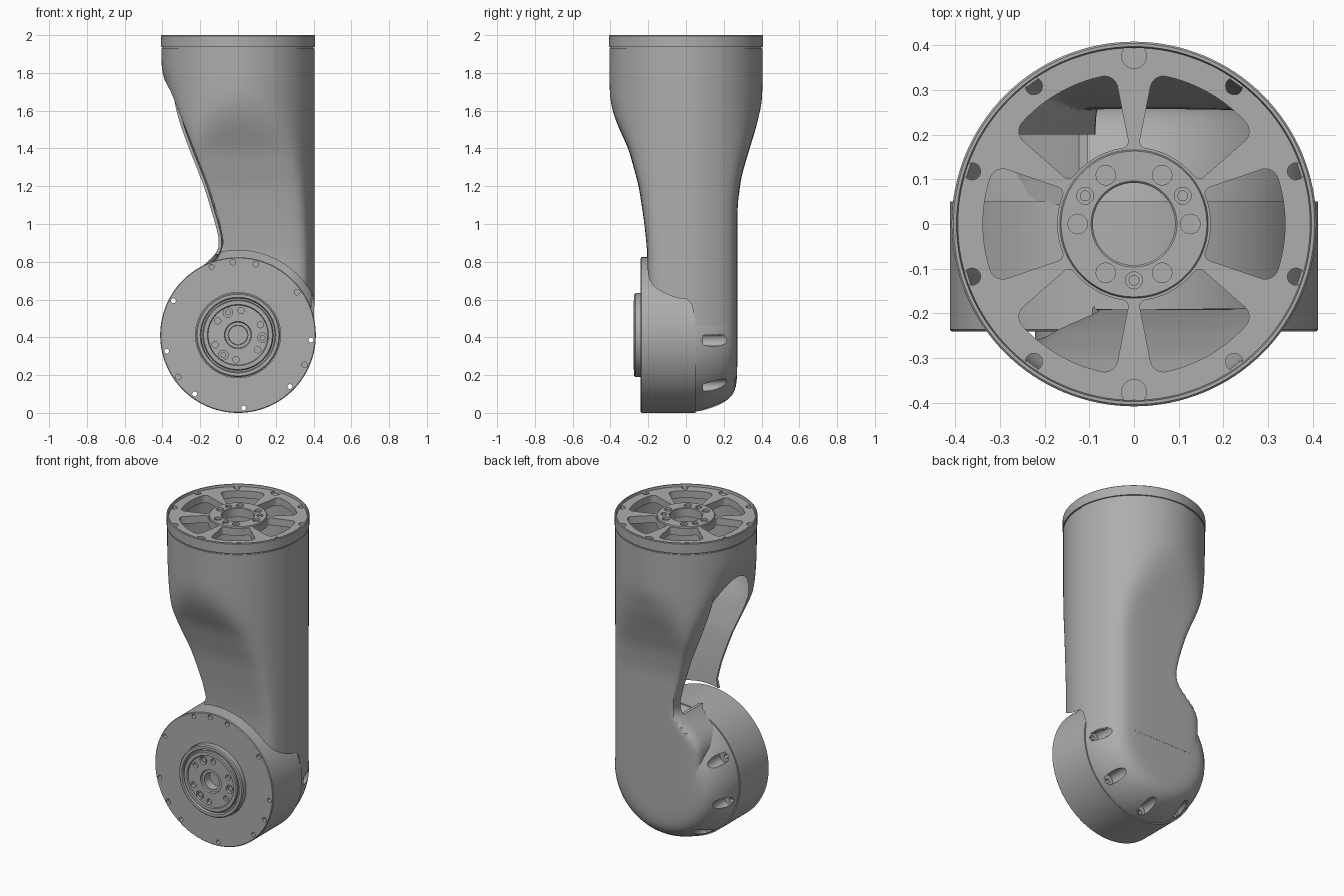
import bpy, bmesh, math
from mathutils import Matrix, Vector

if "Cube" in bpy.data.objects:
    bpy.data.objects.remove(bpy.data.objects["Cube"])

metal = bpy.data.materials.new("satin grey metal")
GREY = (0.42, 0.42, 0.42, 1)
metal.diffuse_color = GREY
metal.use_nodes = True
metal.node_tree.nodes["Principled BSDF"].inputs["Base Color"].default_value = GREY

CZ = 0.412          # height of the joint axis
R = 0.405           # tube radius
JOINT = Matrix.Translation((0, 0, CZ)) @ Matrix.Rotation(math.pi / 2, 4, 'X')


def make(name, bm):
    bmesh.ops.recalc_face_normals(bm, faces=bm.faces)
    me = bpy.data.meshes.new(name)
    bm.to_mesh(me)
    bm.free()
    ob = bpy.data.objects.new(name, me)
    bpy.context.collection.objects.link(ob)
    me.materials.append(metal)
    return ob


def activate(ob):
    bpy.ops.object.select_all(action='DESELECT')
    ob.select_set(True)
    bpy.context.view_layer.objects.active = ob


def finish(ob, angle=32):
    activate(ob)
    bpy.ops.object.shade_smooth_by_angle(angle=math.radians(angle))


def cut(ob, *cutters):
    for c in cutters:
        m = ob.modifiers.new("cut", 'BOOLEAN')
        m.operation, m.solver, m.object = 'DIFFERENCE', 'EXACT', c
        activate(ob)
        bpy.ops.object.modifier_apply(modifier=m.name)


def discard(*obs):
    for o in obs:
        bpy.data.objects.remove(o)


def loft(bm, rings, loop=False):
    rows = [[bm.verts.new(p) for p in ring] for ring in rings]
    n = len(rows[0])
    for a, b in zip(rows, rows[1:] + rows[:1] if loop else rows[1:]):
        for i in range(n):
            j = (i + 1) % n
            bm.faces.new((a[i], a[j], b[j], b[i]))
    return rows


def lathe(name, profile, matrix=Matrix(), closed=False, n=128):
    """Turn (radius, height) points about z; closed makes a ring, otherwise ends are capped."""
    bm = bmesh.new()
    rows = loft(bm, [[matrix @ Vector((r * math.cos(t), r * math.sin(t), h))
                      for t in (math.tau * i / n for i in range(n))] for r, h in profile], closed)
    if not closed:
        bm.faces.new(rows[0])
        bm.faces.new(rows[-1])
    return make(name, bm)


def drills(name, holes, low, high, matrix=Matrix(), n=20):
    """Cutter of round holes given as (angle, distance, radius)."""
    bm = bmesh.new()
    for angle, d, r in holes:
        t = math.radians(angle)
        spot = Matrix.Translation((d * math.cos(t), d * math.sin(t), (low + high) / 2))
        bmesh.ops.create_cone(bm, cap_ends=True, segments=n, radius1=r, radius2=r,
                              depth=high - low, matrix=matrix @ spot)
    return make(name, bm)


def prism(bm, points, low, high, matrix=Matrix()):
    rows = loft(bm, [[matrix @ Vector((x, y, h)) for x, y in points] for h in (low, high)])
    bm.faces.new(rows[0])
    bm.faces.new(rows[1])


def curve(points):
    def line(z):
        if z <= points[0][0]:
            return points[0][1]
        for (a, u), (b, v) in zip(points, points[1:]):
            if z <= b:
                return u + (v - u) * (z - a) / (b - a)
        return points[-1][1]
    return lambda z: sum(line(z + 0.015 * k) for k in range(-3, 4)) / 7


# limits of the tube section by height: back, front and open side
back = curve([(1.1, .273), (1.25, .293), (1.4, .338), (1.5, .375), (1.6, .415), (1.75, .55), (1.93, .8)])
front = curve([(.85, .205), (1, .22), (1.2, .25), (1.4, .305), (1.55, .38), (1.65, .44), (1.75, .55), (1.93, .8)])
slope = curve([(.7, .28), (.78, .19), (.83, .115), (.9, .095), (1, .12), (1.2, .18), (1.4, .26), (1.6, .34),
               (1.7, .38), (1.79, .42), (1.87, .56), (1.93, .8)])


def section(z, n=160):
    ring = []
    for i in range(n):
        t = math.tau * i / n
        c, s = math.cos(t), math.sin(t)
        inv = (1 / R) ** 14 + (max(s, 0) / back(z)) ** 14 + (max(-s, 0) / front(z)) ** 14
        inv += (max(-c, 0) / slope(z)) ** 14
        r = inv ** (-1 / 14)
        ring.append((r * c, r * s, z))
    return ring


# tube shell, open along its sloping side and around the motor
bm = bmesh.new()
levels = 56
loft(bm, [section(CZ + (1.928 - CZ) * k / levels) for k in range(levels + 1)])
shell = make("arm_shell", bm)
m = shell.modifiers.new("wall", 'SOLIDIFY')
m.thickness, m.offset = 0.016, -1
activate(shell)
bpy.ops.object.modifier_apply(modifier=m.name)
clearance = lathe("clearance_cutter", [(.448, .7), (.448, 0), (.435, -.03), (.405, -.05)], JOINT)
bm = bmesh.new()
edge = [(-slope(z) + 0.025, -z) for z in (.84, .9, 1, 1.1, 1.2, 1.3, 1.4, 1.5, 1.6, 1.7, 1.77, 1.81)]
prism(bm, edge + [(-.9, -1.81), (-.9, -.84)], -.2, .7, Matrix.Rotation(math.pi / 2, 4, 'X') @ Matrix.Scale(-1, 4, (0, 1, 0)))
opening = make("opening_cutter", bm)
cut(shell, clearance, opening)
discard(clearance, opening)
finish(shell)

# rounded joint cover behind the motor, with screw pockets
arc = []
for k in range(25):
    t = math.radians(7 + 83 * k / 24)
    r = ((1 / (R + .003)) ** 14 + (math.sin(t) / .272) ** 14) ** (-1 / 14)
    arc.append((max(r * math.cos(t), .002), -r * math.sin(t)))
cover = lathe("joint_cover", arc, JOINT)
screw_angles = [-4 - 40.8 * k for k in range(7)]
pockets = drills("pocket_cutter", [(a, .377, .033) for a in screw_angles], -.4, -.09, JOINT)
through = drills("through_hole_cutter", [(a, .387, .013) for a in screw_angles], -.3, .4, JOINT)
cut(cover, pockets, through)
finish(cover)

# motor drum with its rim holes
drum = lathe("motor_drum", [(.412, -.05), (.412, .236), (.408, .24), (.225, .24), (.225, .2)], JOINT)
blind = drills("rim_hole_cutter", [(a, .387, .015) for a in (94, 76, 36, -24, -145)], .22, .3, JOINT)
cut(drum, through, blind)
discard(pockets, through, blind)
finish(drum)

# output hub: stepped rings and a drilled flange
lathe_ring = lathe("hub_ring", [(.222, .2), (.222, .268), (.216, .274), (.2, .274), (.195, .262),
                                (.185, .262), (.185, .2)], JOINT, True)
finish(lathe_ring)
flange = lathe("output_flange", [(.187, .2), (.187, .272), (.182, .278), (.162, .278), (.158, .27), (.072, .27),
                                 (.068, .262), (.052, .262), (.05, .21)], JOINT)
holes = []
for a in (-6, 114, 234):
    holes += [(a, .131, .025), (a + 31, .131, .017), (a - 31, .131, .017)]
bores = drills("flange_hole_cutter", holes, .25, .32, JOINT)
cut(flange, bores)
discard(bores)
finish(flange)
pins = drills("flange_pins", [(a, .131, .015) for a in (-6, 114, 234)], .24, .262, JOINT)
finish(pins)

# top collar with a shadow gap below it
collar = lathe("top_collar", [(.408, 1.936), (.408, 1.996), (.404, 2), (.397, 2), (.394, 1.985), (.394, 1.91),
                              (.4, 1.91), (.4, 1.936)], closed=True)
finish(collar)

# spoked mounting plate
plate = lathe("mounting_plate", [(.395, 1.94), (.395, 1.986), (.166, 1.986), (.163, 1.993), (.096, 1.993),
                                 (.092, 1.989), (.092, 1.935), (.16, 1.935), (.16, 1.94)], closed=True)


def window(angle):
    """Rounded wedge between two spokes."""
    inner, outer, half, fillet = .172, .338, .016, .03
    lo, hi = inner + fillet * .5, outer - fillet
    side = half + fillet
    a, b = math.asin((half + .012) / lo), math.asin((side + .02) / hi)
    span = math.pi / 6
    path = []
    for k in range(13):
        t = (span - b) * (k / 6 - 1)
        path.append((hi, t, fillet))
    for k in range(13):
        t = (span - a) * (1 - k / 6)
        path.append((lo, t, fillet * .5))
    pts = []
    n = len(path)
    core = [Vector((r * math.cos(t), r * math.sin(t))) for r, t, f in path]
    for i in range(n):
        u = (core[i] - core[i - 1]).normalized()
        v = (core[(i + 1) % n] - core[i]).normalized()
        a0 = math.atan2(-u.x, u.y)
        turn = math.atan2(u.x * v.y - u.y * v.x, u.dot(v))
        steps = 6 if turn > .3 else 0
        for s in range(steps + 1):
            w = a0 + turn * (s / steps if steps else .5)
            pts.append(core[i] + path[i][2] * Vector((math.sin(w + math.pi / 2), -math.cos(w + math.pi / 2))))
    rot = Matrix.Rotation(math.radians(angle), 2)
    return [tuple(rot @ p) for p in pts]


bm = bmesh.new()
for k in range(6):
    prism(bm, window(60 * k), 1.9, 2.05)
windows = make("window_cutter", bm)
rim = [(s * a, .381, .019) for s in (1, -1) for a in (18, 54, 126, 162)]
rim_holes = drills("plate_hole_cutter", rim, 1.9, 2.05)
notches = drills("notch_cutter", [(90, .376, .028), (270, .376, .028)], 1.974, 2.05)
hub_holes = drills("plate_hub_cutter", [(60 * k, .126, .022) for k in range(6)] +
                   [(a, .126, .019) for a in (30, 150, 270)], 1.978, 2.05)
cut(plate, windows, rim_holes, notches, hub_holes)
discard(windows, rim_holes, notches, hub_holes)
finish(plate)
studs = drills("plate_screws", [(a, .126, .012) for a in (30, 150, 270)], 1.97, 1.986)
finish(studs)
